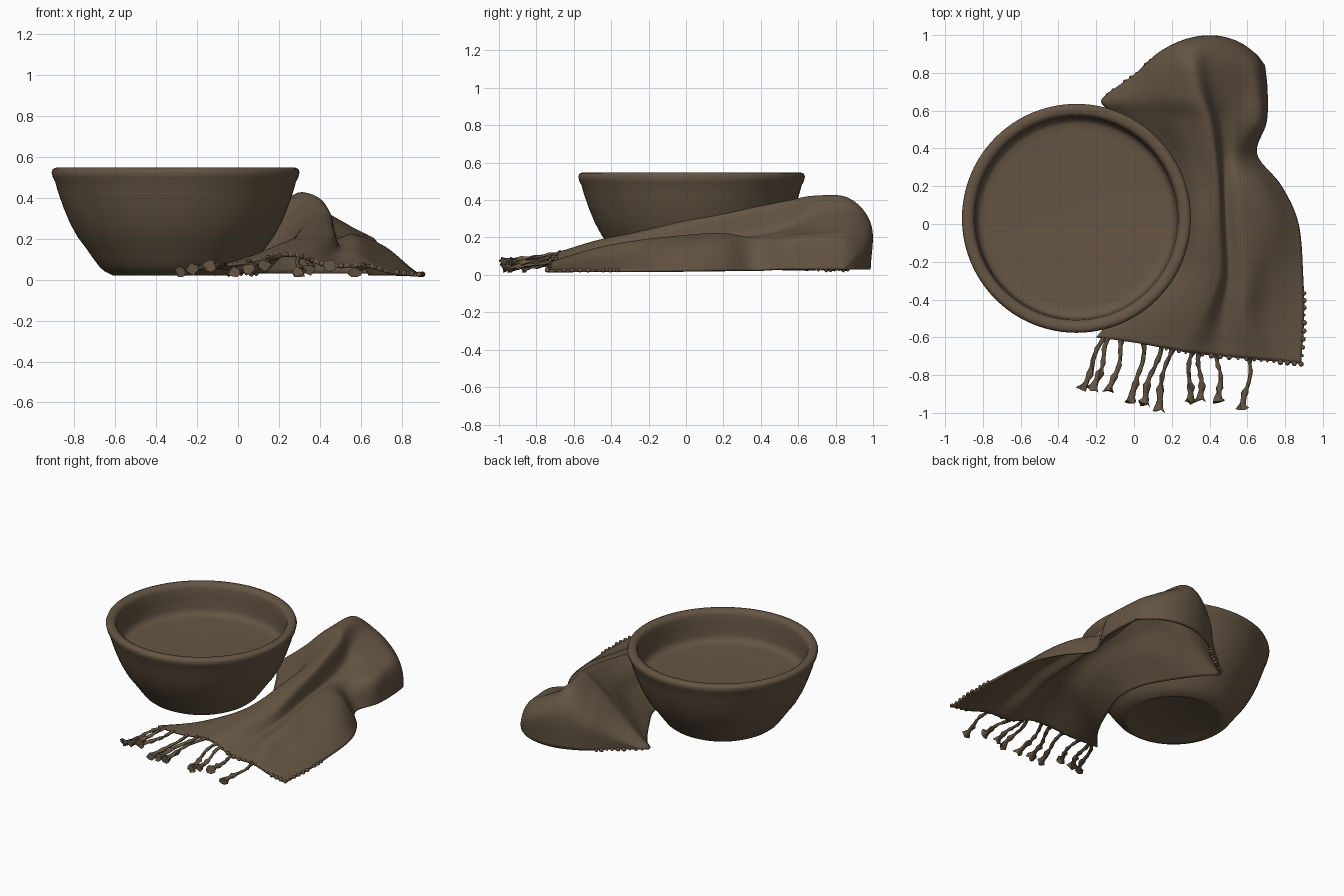
import bpy, bmesh, math, random
from mathutils import Vector

if "Cube" in bpy.data.objects:
    bpy.data.objects.remove(bpy.data.objects["Cube"])
random.seed(4)

brown = bpy.data.materials.new("warm brown")
brown.diffuse_color = (0.13, 0.092, 0.057, 1)
brown.use_nodes = True
brown.node_tree.nodes["Principled BSDF"].inputs["Base Color"].default_value = brown.diffuse_color


def finish(name, bm, angle=50):
    me = bpy.data.meshes.new(name)
    bm.to_mesh(me)
    bm.free()
    ob = bpy.data.objects.new(name, me)
    bpy.context.collection.objects.link(ob)
    me.materials.append(brown)
    bpy.ops.object.select_all(action='DESELECT')
    bpy.context.view_layer.objects.active = ob
    ob.select_set(True)
    bpy.ops.object.shade_smooth_by_angle(angle=math.radians(angle))
    return ob


def catmull(pts, t):
    """Smooth point at t (0..1) along a row of control points."""
    n = len(pts) - 1
    i = min(int(t * n), n - 1)
    f = t * n - i
    b, c = pts[i], pts[i + 1]
    a = pts[i - 1] if i > 0 else b * 2 - c
    d = pts[i + 2] if i + 2 <= n else c * 2 - b
    return 0.5 * (2 * b + (c - a) * f + (2 * a - 5 * b + 4 * c - d) * f * f
                  + (3 * b - a - 3 * c + d) * f ** 3)


# Bowl: lathed profile, foot -> outside -> rim -> inside -> filling
profile = [(0, .03), (.28, .03), (.30, .02), (.31, .022), (.345, .04), (.37, .06), (.40, .10),
           (.435, .15), (.48, .21), (.518, .28), (.547, .35), (.575, .43), (.589, .48),
           (.60, .50), (.606, .525), (.60, .541), (.585, .547), (.56, .545), (.545, .535),
           (.538, .51), (.535, .45), (.53, .38), (.522, .345), (.50, .335), (.46, .332), (0, .33)]
bm = bmesh.new()
vs = [bm.verts.new((r, 0, z)) for r, z in profile]
es = [bm.edges.new(p) for p in zip(vs, vs[1:])]
bmesh.ops.spin(bm, geom=vs + es, cent=(0, 0, 0), axis=(0, 0, 1), angle=math.tau, steps=96)
bmesh.ops.remove_doubles(bm, verts=bm.verts, dist=1e-4)
bmesh.ops.recalc_face_normals(bm, faces=bm.faces)
bmesh.ops.translate(bm, verts=bm.verts, vec=(-.305, .03, 0))
finish("bowl", bm, 60)

# Cloth sections: (left y, right y, bow in y), then (x, z) across the cloth
apron = [
    ((-.60, -.74, -.02), (-.2, .07), (0, .08), (.15, .11), (.28, .12), (.45, .07), (.62, .07), (.75, .04), (.885, .025)),
    ((-.45, -.50, 0), (-.08, .06), (.08, .12), (.22, .17), (.37, .18), (.47, .11), (.58, .14), (.70, .08), (.90, .025)),
    ((-.25, -.28, 0), (.03, .04), (.2, .15), (.32, .22), (.45, .22), (.5, .15), (.6, .18), (.72, .11), (.895, .025)),
    ((0, 0, 0), (.12, .04), (.25, .17), (.34, .27), (.45, .28), (.485, .18), (.57, .21), (.73, .15), (.87, .025)),
    ((.2, .2, 0), (.11, .04), (.24, .17), (.33, .28), (.445, .32), (.475, .20), (.56, .22), (.68, .16), (.78, .025)),
    ((.38, .37, 0), (.02, .04), (.19, .17), (.3, .29), (.425, .36), (.465, .22), (.54, .19), (.6, .12), (.65, .025)),
]
lobe = [
    ((.56, .54, 0), (-.09, .03), (.1, .2), (.25, .32), (.395, .395), (.45, .26), (.56, .22), (.67, .18), (.70, .03)),
    ((.64, .70, .02), (-.17, .03), (.04, .2), (.2, .35), (.34, .42), (.42, .32), (.56, .24), (.665, .19), (.705, .03)),
    ((.68, .81, .13), (-.15, .03), (.03, .18), (.16, .31), (.29, .41), (.40, .34), (.54, .26), (.65, .18), (.695, .03)),
    ((.69, .84, .22), (-.14, .03), (.01, .12), (.13, .21), (.27, .28), (.41, .25), (.54, .18), (.64, .11), (.69, .03)),
]


def section(row):
    (yl, yr, bow), pts = row[0], row[1:]
    out = []
    for k, (x, z) in enumerate(pts):
        u = k / (len(pts) - 1)
        out.append(Vector((x, yl + (yr - yl) * u + bow * (4 * u * (1 - u)) ** 1.4, z)))
    return out


rows = [section(r) for r in apron + lobe]
# last section drops to the table
rows.append([Vector((p.x, p.y - .005, .03)) for p in rows[-1]])


def cloth_point(u, v):
    return catmull([catmull(r, u) for r in rows], v)


NU, NV = 84, 100
bm = bmesh.new()
grid = [[bm.verts.new(cloth_point(i / NU, j / NV)) for i in range(NU + 1)] for j in range(NV + 1)]
for row in grid:
    for v in row:
        v.co.z = max(v.co.z, .02)
        v.co.y = min(v.co.y, .998)
for j in range(NV):
    for i in range(NU):
        bm.faces.new((grid[j][i], grid[j][i + 1], grid[j + 1][i + 1], grid[j + 1][i]))
cloth = finish("draped_cloth", bm, 70)
sol = cloth.modifiers.new("thickness", 'SOLIDIFY')
sol.thickness = .014
sol.offset = -.6

# Ragged stitches along the front hem, right hem and back corner
bm = bmesh.new()
hems = [(cloth_point(k / 26, 0), Vector((0, -1, 0))) for k in range(8, 27)]
hems += [(cloth_point(1, k * .018), Vector((1, 0, 0))) for k in range(10)]
hems += [(cloth_point(k * .03, 1), Vector((-.5, .8, 0))) for k in range(9)]
for p, d in hems:
    res = bmesh.ops.create_icosphere(bm, subdivisions=1, radius=.011)
    stretch = random.uniform(.8, 2)
    for v in res["verts"]:
        v.co = p + v.co * stretch * .8 + d * .002
        v.co.z = max(v.co.z, .012)
finish("hem_stitches", bm)

# Fringe tassels: wavy strands with a knot and a flared end (root u, tip x, tip y)
tassels = [(.03, -.28, -.88), (.05, -.22, -.88), (.10, -.13, -.90), (.19, -.01, -.95), (.27, .05, -.96),
           (.33, .12, -.99), (.45, .29, -.95), (.49, .35, -.94), (.57, .45, -.95), (.71, .58, -.985)]
radii = [.016, .011, .014, .01, .014, .011, .021, .014, .02, .035]
SIDES = 8
bm = bmesh.new()
for n, (u, tx, ty) in enumerate(tassels):
    a = cloth_point(u, 0)
    b = Vector((tx, ty, .033 + .018 * (n % 3)))
    side = (b - a).cross(Vector((0, 0, 1))).normalized()
    up = Vector((0, 0, 1))
    rings = []
    for k, r in enumerate(radii):
        t = k / (len(radii) - 1)
        c = a.lerp(b, t) + side * .014 * math.sin(t * 6 + n) * (1 - t * .5)
        ring = []
        for s in range(SIDES):
            w = s * math.tau / SIDES + k * .5
            co = c + (side * math.cos(w) + up * math.sin(w) * .8) * r * random.uniform(.7, 1.2)
            if k == len(radii) - 1:
                co.y += random.uniform(-.01, .02)
            co.z = max(co.z, 0 if n == 0 else .012)
            ring.append(bm.verts.new(co))
        rings.append(ring)
    for r0, r1 in zip(rings, rings[1:]):
        for s in range(SIDES):
            q = (s + 1) % SIDES
            bm.faces.new((r0[s], r0[q], r1[q], r1[s]))
    bm.faces.new(rings[0])
    bm.faces.new(rings[-1])
bmesh.ops.recalc_face_normals(bm, faces=bm.faces)
finish("fringe_tassels", bm)
